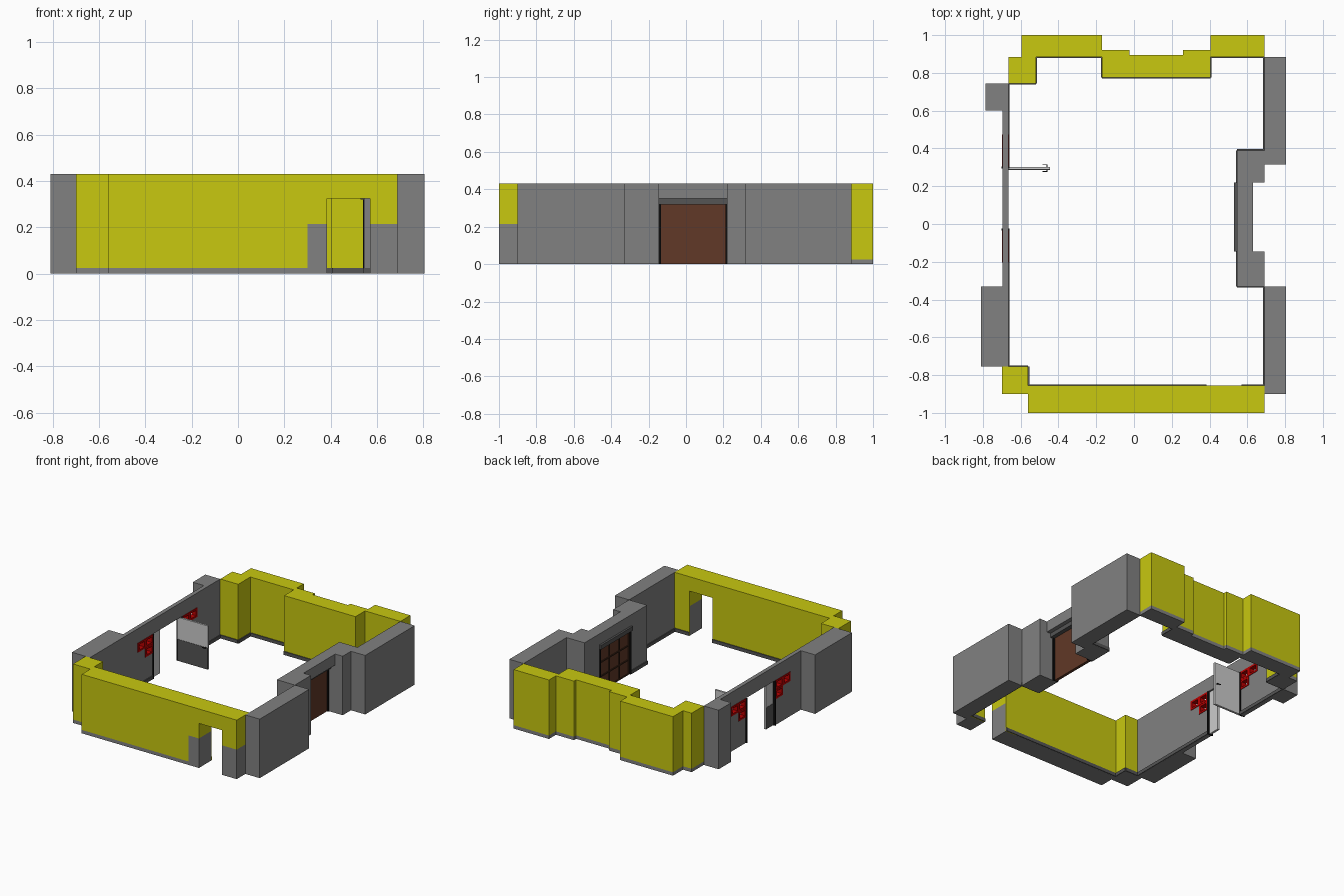
import bpy, bmesh

if "Cube" in bpy.data.objects:
    bpy.data.objects.remove(bpy.data.objects["Cube"])

H, BASE = 0.43, 0.025


def material(name, r, g, b):
    m = bpy.data.materials.new(name)
    m.diffuse_color = (r, g, b, 1)
    m.use_nodes = True
    m.node_tree.nodes["Principled BSDF"].inputs["Base Color"].default_value = m.diffuse_color
    return m


YELLOW = material("yellow_paint", 0.58, 0.58, 0.005)
GREY = material("grey_paint", 0.22, 0.22, 0.22)
DARK = material("dark_grey", 0.09, 0.09, 0.09)
LIGHT = material("light_grey", 0.6, 0.6, 0.6)
BLACK = material("black", 0.005, 0.005, 0.005)
RED = material("red", 0.5, 0.0, 0.0)
BROWN = material("brown", 0.12, 0.04, 0.02)
DKBROWN = material("dark_brown", 0.05, 0.02, 0.01)


def finish(name, bm, mat):
    bmesh.ops.recalc_face_normals(bm, faces=bm.faces)
    me = bpy.data.meshes.new(name)
    bm.to_mesh(me)
    bm.free()
    me.materials.append(mat)
    ob = bpy.data.objects.new(name, me)
    bpy.context.collection.objects.link(ob)
    return ob


def box(name, x, y, z, mat):
    bm = bmesh.new()
    bmesh.ops.create_cube(bm, size=1)
    for v in bm.verts:
        for i, (a, b) in enumerate((x, y, z)):
            v.co[i] = (a + b) / 2 + v.co[i] * (b - a)
    return finish(name, bm, mat)


def prism(name, outline, z0, z1, mat):
    bm = bmesh.new()
    f = bm.faces.new([bm.verts.new((x, y, z0)) for x, y in outline])
    r = bmesh.ops.extrude_face_region(bm, geom=[f], use_keep_orig=True)
    for v in r["geom"]:
        if isinstance(v, bmesh.types.BMVert):
            v.co.z = z1
    return finish(name, bm, mat)


def grid_wall(name, us, zs, skip, depth, along_x, mat):
    """Wall made of a grid of cells, leaving out the skipped ones as openings."""
    bm = bmesh.new()
    d0, d1 = depth
    put = (lambda u, d, z: (u, d, z)) if along_x else (lambda u, d, z: (d, u, z))
    for i in range(len(us) - 1):
        for j in range(len(zs) - 1):
            if (i, j) not in skip:
                bm.faces.new([bm.verts.new(put(us[a], d0, zs[b])) for a, b in
                              ((i, j), (i + 1, j), (i + 1, j + 1), (i, j + 1))])
    bmesh.ops.remove_doubles(bm, verts=bm.verts, dist=1e-5)
    r = bmesh.ops.extrude_face_region(bm, geom=bm.faces[:], use_keep_orig=True)
    for v in r["geom"]:
        if isinstance(v, bmesh.types.BMVert):
            v.co[1 if along_x else 0] = d1
    return finish(name, bm, mat)


# Back wall with its stepped outline
back = [(-.665, .745), (-.52, .745), (-.52, .885), (-.17, .885), (-.17, .775),
        (.405, .775), (.405, .885), (.69, .885), (.69, 1), (.405, 1),
        (.405, .92), (.26, .92), (.26, .895), (-.025, .895), (-.025, .92),
        (-.17, .92), (-.17, 1), (-.595, 1), (-.595, .885), (-.665, .885)]
prism("back_wall", back, BASE, H, YELLOW)
prism("back_wall_base", back, 0, BASE, GREY)

# Front wall with doorway, grey plinths beside the opening
grid_wall("front_wall", [-.56, .30, .385, .57, .69], [BASE, .215, .325, H],
          {(1, 0), (2, 0), (2, 1), (3, 0)}, (-1, -.855), True, YELLOW)
box("front_wall_base", (-.56, .30), (-1, -.855), (0, BASE), GREY)
for side, x in (("left", (.30, .385)), ("right", (.57, .69))):
    box(f"{side}_doorway_plinth", x, (-1, -.86), (0, .215), GREY)
    box(f"{side}_plinth_inner_face", x, (-.86, -.855), (0, .215), YELLOW)
box("front_corner", (-.70, -.56), (-.90, -.755), (BASE, H), YELLOW)
box("front_corner_base", (-.70, -.56), (-.90, -.755), (0, BASE), GREY)

# Right wall blocks and lintel
for name, x, y, z in (("right_wall_front", (.69, .805), (-.90, -.33), (0, H)),
                      ("right_wall_back", (.69, .805), (.315, .885), (0, H)),
                      ("gate_pier_front", (.545, .69), (-.33, -.145), (0, H)),
                      ("gate_pier_back", (.545, .69), (.22, .39), (0, H)),
                      ("gate_lintel", (.545, .63), (-.145, .22), (.35, H)),
                      ("gate_roller_box", (.53, .60), (-.145, .22), (.32, .35))):
    box(name, x, y, z, DARK if "roller" in name else GREY)

# Brown gate with black posts and inner panel bars
box("gate", (.555, .57), (-.135, .21), (0, .32), BROWN)
for i, y in enumerate((-.145, .21)):
    box(f"gate_post_{i}", (.54, .58), (y, y + .01), (0, .32), BLACK)
for i in range(4):
    y = -.135 + i * .112
    box(f"gate_upright_{i}", (.549, .556), (y, y + .009), (0, .32), DKBROWN)
for i in range(4):
    z = i * .1035
    box(f"gate_rail_{i}", (.5495, .556), (-.135, .21), (z, z + .009), DKBROWN)

# Left wall: thick ends and thin middle with door and window openings
box("left_wall_front", (-.81, -.665), (-.755, -.33), (0, H), GREY)
box("left_wall_back", (-.785, -.665), (.60, .745), (0, H), GREY)
grid_wall("left_wall_middle", [-.33, -.205, -.12, -.035, .305, .39, .475, .60],
          [0, .19, .258, .325, H],
          {(3, 0), (3, 1), (3, 2), (1, 2), (2, 1), (2, 2), (4, 1), (4, 2), (5, 2)},
          (-.695, -.665), False, GREY)

# Stepped red window frames, mirrored about the door
X, T = (-.699, -.661), .014
for side in (1, -1):
    tag = "front" if side == 1 else "back"
    for k, (y0, z0) in enumerate(((-.205, .258), (-.12, .258), (-.12, .19))):
        y0, y1 = sorted((.135 + side * (y0 - .135), .135 + side * (y0 + .085 - .135)))
        z1 = z0 + .067
        grid_wall(f"{tag}_window_frame_{k}", [y0, y0 + T, y1 - T, y1],
                  [z0, z0 + T, z1 - T, z1], {(1, 1)}, X, False, RED)
    y = .135 - side * .17
    a, b = sorted((y, y + side * .01))
    box(f"{tag}_door_post", (-.702, -.658), (a, b), (0, .325), BLACK)

# Narrow fixed leaf and wide open leaf, darker below on the outer face
box("fixed_leaf", (-.686, -.672), (-.025, .06), (.003, .32), LIGHT)
box("fixed_leaf_lower_panel", (-.688, -.686), (-.025, .06), (.003, .16), DARK)
box("open_leaf", (-.69, -.445), (.289, .303), (.003, .32), LIGHT)
box("open_leaf_lower_panel", (-.69, -.445), (.287, .289), (.003, .16), DARK)
for s, y in (("outer", (.276, .289)), ("inner", (.303, .316))):
    box(f"{s}_handle_stem", (-.463, -.457), y, (.155, .161), BLACK)
    t = y[0] if s == "outer" else y[1] - .004
    box(f"{s}_handle_lever", (-.485, -.457), (t, t + .004), (.155, .161), BLACK)

# Skirting along the inside of the room
runs = [[(.69, -.855), (.57, -.855)],
        [(.385, -.855), (-.56, -.855), (-.56, -.755), (-.665, -.755), (-.665, -.035)],
        [(-.665, .305), (-.665, .745)] + back[1:8]
        + [(.69, .39), (.545, .39), (.545, .22)],
        [(.545, -.145), (.545, -.33), (.69, -.33), (.69, -.855)]]
E = .006
for r, run in enumerate(runs):
    for k, (p, q) in enumerate(zip(run, run[1:])):
        (x0, x1), (y0, y1) = sorted((p[0], q[0])), sorted((p[1], q[1]))
        if x0 == x1:
            x0, x1 = x0 - E, x1 + E
        else:
            y0, y1 = y0 - E, y1 + E
        box(f"skirting_{r}_{k}", (x0, x1), (y0, y1), (0.0005, BASE), DARK)
